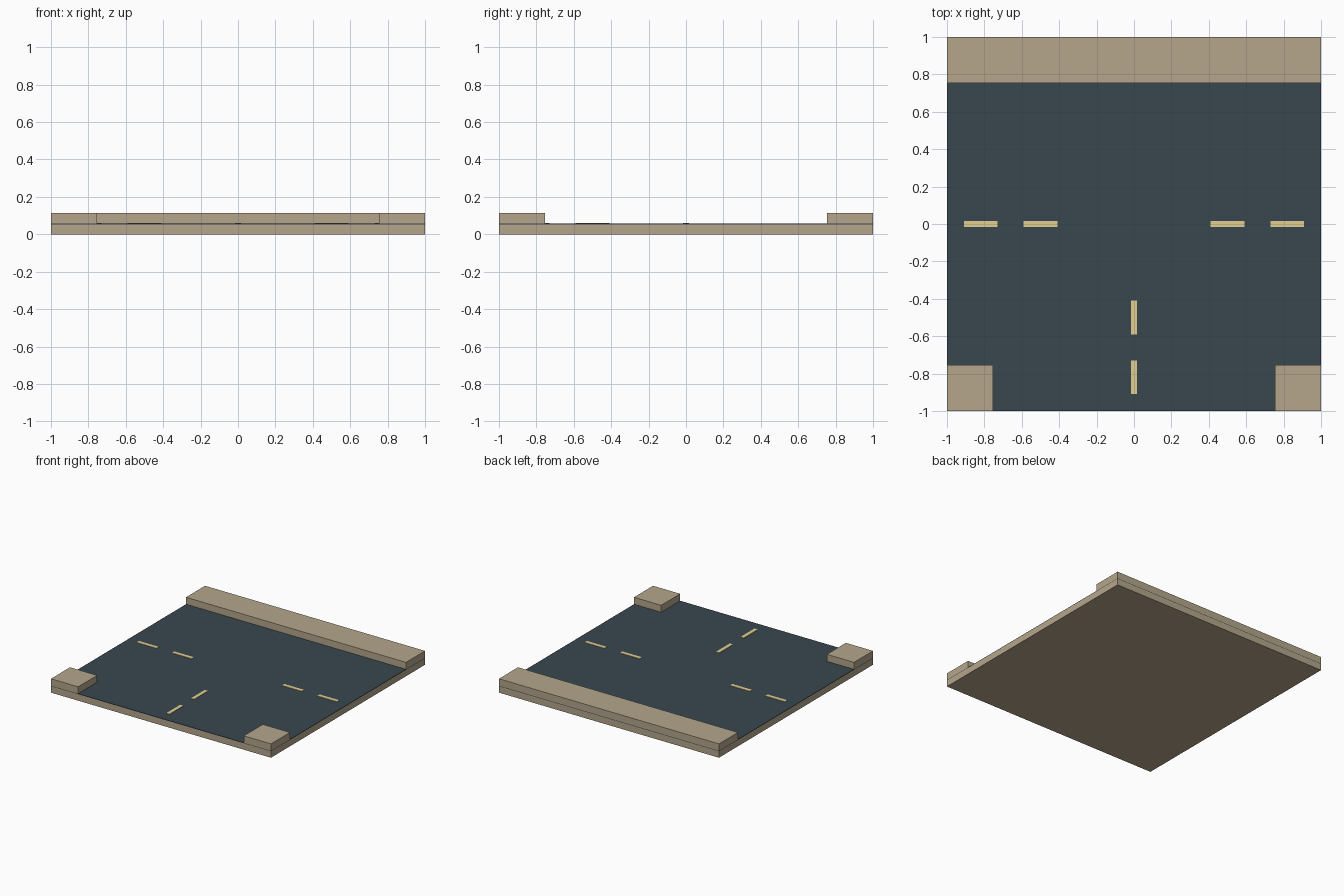
import bpy

if "Cube" in bpy.data.objects:
    bpy.data.objects.remove(bpy.data.objects["Cube"])


def material(name, rgb):
    m = bpy.data.materials.new(name)
    m.diffuse_color = (*rgb, 1)
    m.use_nodes = True
    m.node_tree.nodes["Principled BSDF"].inputs["Base Color"].default_value = m.diffuse_color
    return m


stone = material("stone", (0.46, 0.38, 0.26))
asphalt = material("asphalt", (0.04, 0.063, 0.078))
paint = material("paint", (0.76, 0.62, 0.28))


def box(name, x, y, z, mat):
    """Flat-sided box from (min, max) ranges."""
    ranges = (x, y, z)
    bpy.ops.mesh.primitive_cube_add(size=1, location=[(a + b) / 2 for a, b in ranges])
    ob = bpy.context.object
    ob.name = name
    ob.scale = [b - a for a, b in ranges]
    bpy.ops.object.transform_apply(location=False, rotation=False, scale=True)
    ob.data.materials.append(mat)
    return ob


BASE, ROAD, MARK, CURB = 0.053, 0.057, 0.061, 0.114
INNER = 0.753

# Foundation slab and thin road surface
box("base_slab", (-1, 1), (-1, 1), (0, BASE), stone)
box("road_surface", (-1, 1), (-1, 1), (BASE, ROAD), asphalt)

# Pavements: full strip at the back, a corner block on each front side
box("back_pavement", (-1, 1), (INNER, 1), (ROAD, CURB), stone)
box("left_corner_pavement", (-1, -INNER), (-1, -INNER), (ROAD, CURB), stone)
box("right_corner_pavement", (INNER, 1), (-1, -INNER), (ROAD, CURB), stone)

# Lane dashes on the three arms of the junction
W = 0.015
for i, (a, b) in enumerate([(0.41, 0.59), (0.73, 0.91)], 1):
    box(f"right_dash_{i}", (a, b), (-W, W), (ROAD, MARK), paint)
    box(f"left_dash_{i}", (-b, -a), (-W, W), (ROAD, MARK), paint)
    box(f"front_dash_{i}", (-W, W), (-b, -a), (ROAD, MARK), paint)
